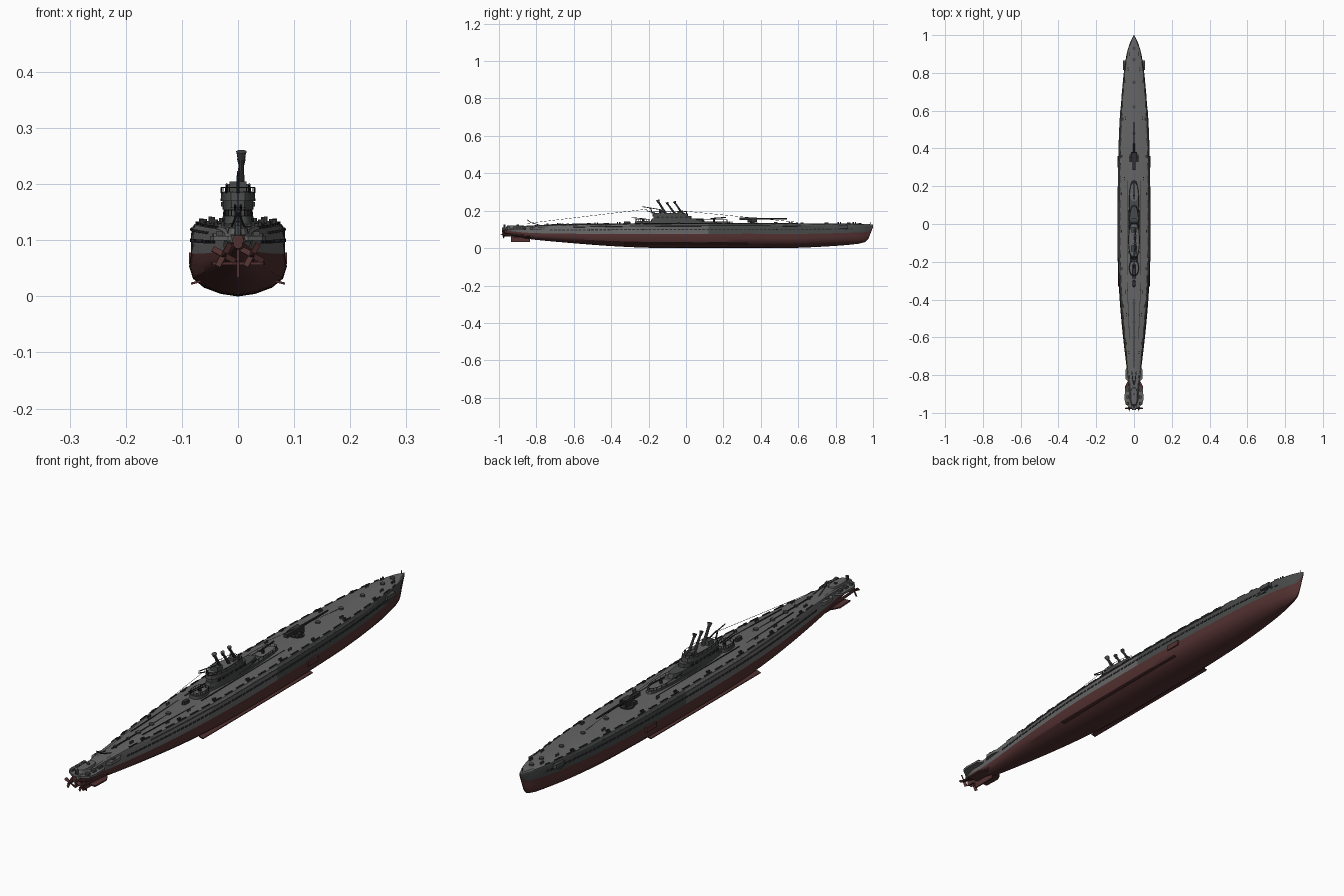
import bpy, bmesh, math
from mathutils import Vector, Matrix

if "Cube" in bpy.data.objects:
    bpy.data.objects.remove(bpy.data.objects["Cube"])

def mat(name, c):
    m = bpy.data.materials.new(name)
    m.diffuse_color = (*c, 1)
    m.use_nodes = True
    m.node_tree.nodes["Principled BSDF"].inputs["Base Color"].default_value = m.diffuse_color
    return m
DECK = mat("deck grey", (0.13, 0.13, 0.13))
SIDE = mat("dark side grey", (0.065, 0.067, 0.067))
RED = mat("dark red", (0.085, 0.03, 0.03))
BLACK = mat("near black", (0.03, 0.03, 0.03))

def finish(name, bm, mats, smooth=True):
    bmesh.ops.recalc_face_normals(bm, faces=bm.faces)
    me = bpy.data.meshes.new(name)
    bm.to_mesh(me)
    bm.free()
    for m in mats:
        me.materials.append(m)
    ob = bpy.data.objects.new(name, me)
    bpy.context.collection.objects.link(ob)
    if smooth:
        bpy.ops.object.select_all(action='DESELECT')
        ob.select_set(True)
        bpy.context.view_layer.objects.active = ob
        bpy.ops.object.shade_smooth_by_angle(angle=math.radians(32))
    return ob

def add_box(bm, c, s, rot=None):
    M = Matrix.Translation(c) @ (rot.to_4x4() if rot else Matrix()) @ Matrix.Diagonal((*s, 1))
    bmesh.ops.create_cube(bm, size=1, matrix=M)

def add_rod(bm, a, b, r, r2=None, n=8):
    a, b = Vector(a), Vector(b)
    M = Matrix.Translation((a + b) / 2) @ (b - a).to_track_quat('Z', 'Y').to_matrix().to_4x4()
    bmesh.ops.create_cone(bm, cap_ends=True, segments=n, radius1=r, radius2=r if r2 is None else r2,
                          depth=(b - a).length, matrix=M)

def add_prism(bm, outline, z0, z1, shrink=1.0, cy=0):
    lo = [bm.verts.new((x, y, z0)) for x, y in outline]
    hi = [bm.verts.new((x * shrink, cy + (y - cy) * shrink, z1)) for x, y in outline]
    bm.faces.new(lo)
    bm.faces.new(hi)
    n = len(lo)
    for i in range(n):
        bm.faces.new((lo[i], lo[(i + 1) % n], hi[(i + 1) % n], hi[i]))

def oval(y0, y1, hw, n=28, p=0.6):
    """Rounded long outline (superellipse)."""
    out = []
    for i in range(n):
        t = 2 * math.pi * i / n
        c, s = math.cos(t), math.sin(t)
        out.append((hw * math.copysign(abs(c) ** p, c), (y0 + y1) / 2 + (y1 - y0) / 2 * s))
    return out

# Hull stations: y, half width, keel z, paint line z, deck half width, deck z
ST = [(-.985, .008, .085, .095, .010, .108), (-.93, .020, .068, .090, .024, .112),
      (-.86, .027, .052, .083, .027, .118), (-.80, .034, .044, .080, .033, .122),
      (-.60, .058, .026, .077, .053, .126), (-.40, .076, .011, .076, .071, .129),
      (-.20, .086, .002, .076, .081, .131), (0, .087, 0, .075, .083, .132),
      (.20, .086, 0, .075, .083, .133), (.40, .081, 0, .075, .080, .133),
      (.60, .071, .002, .076, .071, .132), (.80, .052, .012, .080, .054, .131),
      (.90, .033, .021, .083, .039, .130), (.95, .019, .030, .085, .025, .129),
      (.975, .006, .050, .090, .014, .128), (1.0, .001, .112, .116, .002, .125)]

def station(y):
    for i in range(len(ST) - 1):
        a, b = ST[i], ST[i + 1]
        if y <= b[0]:
            t = (y - a[0]) / (b[0] - a[0])
            p0, p3 = ST[max(i - 1, 0)], ST[min(i + 2, len(ST) - 1)]
            out = []
            for k in range(1, 6):
                ma = (b[k] - p0[k]) / (b[0] - p0[0]) * (b[0] - a[0])
                mb = (p3[k] - a[k]) / (p3[0] - a[0]) * (b[0] - a[0])
                out.append((2*t**3 - 3*t*t + 1) * a[k] + (t**3 - 2*t*t + t) * ma
                           + (3*t*t - 2*t**3) * b[k] + (t**3 - t*t) * mb)
            return out
    return ST[-1][1:]

# Hull and casing
ys = sorted({s[0] for s in ST} | {-.96 + .04 * i for i in range(49)})
bm = bmesh.new()
rings = []
for y in ys:
    w, zb, zw, dw, zd = station(y)
    h = zw - zb
    half = [(0, zb), (w * .35, zb + h * .06), (w * .7, zb + h * .21), (w * .92, zb + h * .42),
            (w, zb + h * .7), (w * .96, zw), (dw, zd - .012), (dw * .93, zd - .004), (dw * .75, zd)]
    pts = half + [(0, zd + .001)] + [(-x, z) for x, z in half[:0:-1]]
    rings.append([bm.verts.new((x, y, z)) for x, z in pts])
n = len(rings[0])
for a, b, y in zip(rings, rings[1:], ys):
    for i in range(n):
        f = bm.faces.new((a[i], a[(i + 1) % n], b[(i + 1) % n], b[i]))
        k = min(i, n - 1 - i)
        f.material_index = 0 if k < 5 else ((2 if y > .1 else 1) if k < 7 else 1)
bm.faces.new(rings[0])
bm.faces.new(rings[-1])
finish("hull", bm, [RED, DECK, SIDE])

# Flood slots, deck edge strips and low side fittings
bm = bmesh.new()
for i in range(74):
    y = -.72 + i * .022
    w, zb, zw, dw, zd = station(y)
    for s in (-1, 1):
        x = w * .96 * .45 + dw * .55
        ang = (station(y + .01)[0] - station(y - .01)[0]) / .02
        R = Matrix.Rotation(-s * math.atan(ang), 3, 'Z')
        add_box(bm, (s * x, y, zw * .45 + (zd - .012) * .55), (.004, .015, .006), R)
        if i % 3:
            add_box(bm, (s * dw * .88, y, zd - .002), (.004, .02, .005), R)
        if i % 9 == 4:
            add_box(bm, (s * dw * .8, y, zd + .002), (.006, .014, .008), R)
finish("flood_slots", bm, [BLACK], False)

# Long side rails under the deck edge
bm = bmesh.new()
for s in (-1, 1):
    for i in range(40):
        y0, y1 = -.6 + i * .03, -.57 + i * .03
        a, b = station(y0), station(y1)
        add_rod(bm, (s * a[3], y0, a[4] - .013), (s * b[3], y1, b[4] - .013), .0025, n=6)
finish("side_rails", bm, [SIDE])

# Bilge keels and lower bow bumps
bm = bmesh.new()
for s in (-1, 1):
    add_box(bm, (s * .075, 0, .025), (.018, .66, .004), Matrix.Rotation(s * .25, 3, 'Y'))
    add_box(bm, (s * .08, .33, .068), (.014, .06, .02))
    # stern planes
    add_prism(bm, [(s * x, y) for x, y in ((.0, -.92), (.045, -.925), (.048, -.86), (.035, -.835), (0, -.82))], .056, .061)
    # shafts and propellers
    add_rod(bm, (s * .025, -.8, .062), (s * .025, -.975, .074), .005)
    add_rod(bm, (s * .025, -.97, .074), (s * .025, -.992, .074), .006, .001)
    for k in range(4):
        a = k * math.pi / 2 + .5
        R = Matrix.Rotation(a, 3, 'Y') @ Matrix.Rotation(.5, 3, 'Z')
        add_box(bm, Vector((s * .025, -.975, .074)) + R @ Vector((0, 0, .013)), (.011, .002, .02), R)
# rudder blade and keel skeg
add_box(bm, (0, -.885, .05), (.005, .1, .032))
add_box(bm, (0, -.955, .08), (.005, .05, .035))
finish("keels_rudder_propellers", bm, [RED], False)

# Stern guard plates
bm = bmesh.new()
half = [(.018, -.975), (.044, -.955), (.05, -.93), (.048, -.87), (.026, -.855)]
add_prism(bm, half + [(-x, y) for x, y in half[::-1]], .1, .108)
half = [(.03, -.835), (.044, -.82), (.045, -.775), (.036, -.75)]
add_prism(bm, half + [(-x, y) for x, y in half[::-1]], .1, .112)
add_prism(bm, oval(-.965, -.86, .02), .106, .122, .85, -.91)
finish("stern_plates", bm, [DECK], False)
bm = bmesh.new()
for s in (-1, 1):
    for y in (-.95, -.915, -.88, -.8):
        add_box(bm, (s * .033, y, .111), (.012, .016, .01))
    add_rod(bm, (s * .012, -.78, .122), (s * .006, -.83, .137), .002)
    add_rod(bm, (s * .006, -.83, .137), (0, -.85, .152), .002)
    # folded bow planes and anchors
    add_box(bm, (s * .052, .84, .112), (.014, .05, .016))
    add_box(bm, (s * .047, .8, .095), (.012, .07, .006))
for y in (-.97, -.9, -.74, -.66):
    add_rod(bm, (0, y, .108), (0, y, .132 if y > -.8 else .126), .006)
finish("stern_and_bow_fittings", bm, [SIDE], False)

# Conning tower tiers
bm = bmesh.new()
add_prism(bm, oval(-.21, .235, .029), .128, .142, .96, .0)
add_prism(bm, oval(-.19, .1, .027), .142, .158, .95, -.04)
add_prism(bm, oval(-.175, .03, .028), .155, .172, 1, -.07)
add_prism(bm, oval(-.18, .012, .031), .17, .186, .97, -.08)
add_prism(bm, oval(-.275, -.19, .026), .128, .143, .95, -.23)
finish("conning_tower", bm, [SIDE])
bm = bmesh.new()
add_prism(bm, oval(-.165, -.005, .024), .1855, .188)
add_prism(bm, oval(.12, .215, .021), .141, .1435)
add_prism(bm, oval(-.265, -.2, .021), .142, .1445)
finish("tower_floors", bm, [DECK], False)

# Tower ribs, rails, hatches
bm = bmesh.new()
for y0, y1, hw, z0, z1 in ((-.175, .005, .03, .184, .194), (.02, .22, .025, .14, .152), (-.27, -.195, .024, .142, .154)):
    o = oval(y0, y1, hw, 20)
    for (x, y), (x2, y2) in zip(o, o[1:] + o[:1]):
        add_rod(bm, (x, y, z0), (x, y, z1), .001, n=4)
        add_rod(bm, (x, y, z1), (x2, y2, z1), .001, n=4)
for i in range(7):
    for s in (-1, 1):
        add_box(bm, (s * .028, -.15 + i * .025, .164), (.004, .012, .008))
finish("tower_rails_and_ports", bm, [BLACK], False)

# Raked periscope masts with wide heads
bm = bmesh.new()
for y, z, r in ((-.15, .258, .006), (-.1, .245, .005), (-.06, .25, .005)):
    b = (.005, y + .05, .17)
    add_rod(bm, b, (.006, y, z - .006), r * 1.2, r * .8, 10)
    add_rod(bm, (.006, y + .003, z - .014), (.006, y - .002, z), r * .9, r * 1.6, 10)
add_rod(bm, (0, -.235, .222), (0, -.13, .205), .002)
add_rod(bm, (0, -.18, .185), (0, -.19, .215), .003)
add_box(bm, (0, -.13, .196), (.03, .03, .018))
add_box(bm, (0, -.03, .192), (.026, .03, .012))
for s in (-1, 1):
    add_rod(bm, (s * .018, -.02, .185), (s * .018, -.02, .2), .004)
    add_rod(bm, (s * .02, -.16, .185), (s * .02, -.21, .2), .002)
finish("periscopes", bm, [SIDE])

# Deck gun, anti-aircraft gun and deck drums
bm = bmesh.new()
add_rod(bm, (0, .355, .132), (0, .355, .138), .026, n=20)
add_rod(bm, (0, .355, .138), (0, .355, .152), .012, n=12)
for s in (-1, 1):
    add_box(bm, (s * .012, .355, .152), (.006, .05, .022))
    add_box(bm, (s * .02, .34, .146), (.01, .022, .014))
add_box(bm, (0, .33, .157), (.016, .09, .014))
add_rod(bm, (0, .3, .158), (0, .54, .157), .0055, .003, 10)
add_rod(bm, (0, .15, .142), (0, .15, .158), .005)
add_rod(bm, (0, .13, .158), (0, .215, .164), .003)
add_rod(bm, (0, -.23, .143), (0, -.23, .158), .006)
for s in (-1, 1):
    add_rod(bm, (s * .005, -.215, .156), (s * .005, -.29, .163), .002)
add_prism(bm, oval(-.335, -.295, .009, 12), .128, .142, .8, -.315)
finish("deck_guns", bm, [BLACK])

# Hatches, capstans and bollards on the deck
bm = bmesh.new()
for y in (.93, .87, .75, .62, .48, -.42, -.52, -.6):
    z = station(y)[4]
    add_rod(bm, (0, y, z - .003), (0, y, z + .006), .009, n=14)
for y in (.9, .82, .56, .24, -.36, -.48, -.68):
    w, zb, zw, dw, zd = station(y)
    for s in (-1, 1):
        for d in (-.006, .006):
            add_rod(bm, (s * dw * .6, y + d, zd - .003), (s * dw * .6, y + d, zd + .009), .003)
add_rod(bm, (0, .985, .12), (0, .985, .14), .0015)
finish("deck_hatches_and_bollards", bm, [SIDE])

# Long deck lines: storage tubes and plank seams
bm = bmesh.new()
for s in (-1, 1):
    add_box(bm, (s * .035, -.02, .133), (.003, .5, .003))
    add_box(bm, (s * .03, -.46, .1295), (.003, .3, .003), Matrix.Rotation(-s * .04, 3, 'Z'))
add_box(bm, (0, -.53, .128), (.003, .46, .004))
finish("deck_tracks", bm, [BLACK], False)

# Antenna wires
bm = bmesh.new()
add_rod(bm, (0, -.18, .212), (0, -.85, .132), .0008, n=4)
add_rod(bm, (0, -.03, .2), (0, .6, .138), .0008, n=4)
finish("antenna_wires", bm, [BLACK], False)
